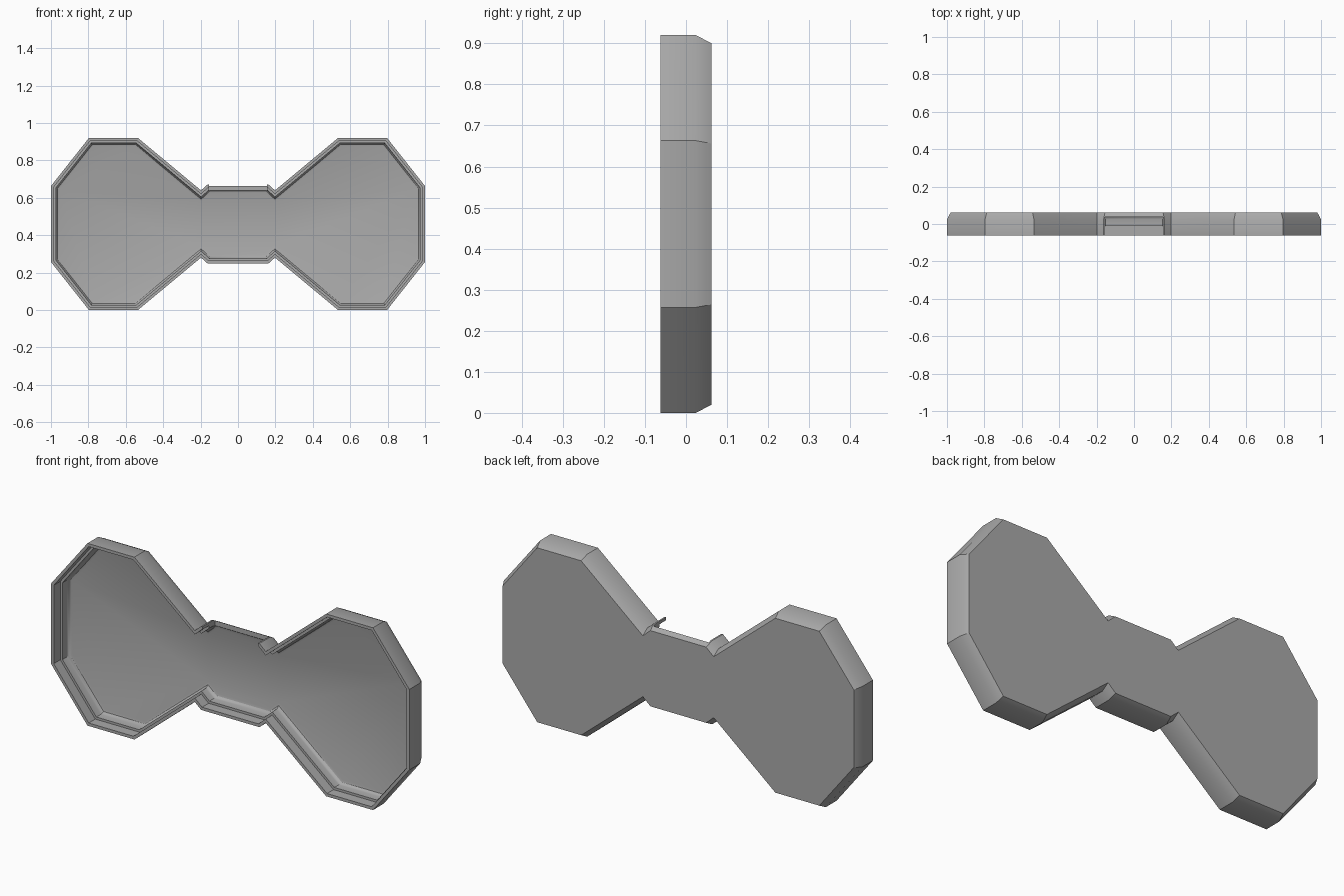
import bpy, bmesh, math
from mathutils import Vector

cube = bpy.data.objects.get("Cube")
if cube:
    bpy.data.objects.remove(cube, do_unlink=True)

MID = 0.46  # height of the horizontal symmetry line

# Single plain material
grey = bpy.data.materials.new("plain grey")
grey.use_nodes = True
colour = (0.4, 0.4, 0.4, 1)
grey.diffuse_color = colour
grey.node_tree.nodes["Principled BSDF"].inputs["Base Color"].default_value = colour

# Upper right quarter of the bow-tie outline, mirrored into a closed loop
quarter = [(1.0, 0.203), (0.797, 0.46), (0.535, 0.46), (0.198, 0.18), (0.163, 0.211)]
half = quarter + [(-x, z) for x, z in reversed(quarter)]
outline = [Vector(p) for p in half + [(x, -z) for x, z in reversed(half)]]


def inset(points, d):
    """Move every edge of a counter-clockwise loop inward by d with mitred corners."""
    result = []
    for i, p in enumerate(points):
        a = (p - points[i - 1]).normalized()
        b = (points[(i + 1) % len(points)] - p).normalized()
        na, nb = Vector((-a.y, a.x)), Vector((-b.y, b.x))
        result.append(p + (na + nb) * d / (1 + na.dot(nb)))
    return result


# Wall section as (inset, y): back chamfer, outer wall, rim, ledge, fillet, floor
section = [(0.02, 0.062), (0.0, 0.024), (0.0, -0.062), (0.015, -0.062),
           (0.015, -0.01), (0.027, -0.01), (0.027, 0.025), (0.030, 0.035),
           (0.036, 0.042), (0.046, 0.045)]

bm = bmesh.new()
rings = [[bm.verts.new((p.x, y, p.y + MID)) for p in inset(outline, d)] for d, y in section]
n = len(outline)
for r0, r1 in zip(rings, rings[1:]):
    for i in range(n):
        j = (i + 1) % n
        bm.faces.new((r0[i], r0[j], r1[j], r1[i]))
bm.faces.new(rings[0])    # back panel
bm.faces.new(rings[-1])   # tray floor
bmesh.ops.recalc_face_normals(bm, faces=bm.faces)
mesh = bpy.data.meshes.new("bow_tray")
bm.to_mesh(mesh)
bm.free()
mesh.materials.append(grey)
tray = bpy.data.objects.new("bow_tray", mesh)
bpy.context.collection.objects.link(tray)

# Cutter for the opening in the upper middle wall
bpy.ops.mesh.primitive_cube_add(size=1, location=(0, -0.0315, 0.66))
cutter = bpy.context.object
cutter.name = "notch_cutter"
cutter.scale = (0.31, 0.137, 0.12)
cutter.data.materials.append(grey)
bpy.context.view_layer.update()

cut = tray.modifiers.new("notch", "BOOLEAN")
cut.operation = "DIFFERENCE"
cut.solver = "EXACT"
cut.object = cutter
bpy.ops.object.select_all(action="DESELECT")
tray.select_set(True)
bpy.context.view_layer.objects.active = tray
bpy.ops.object.modifier_apply(modifier=cut.name)
bpy.data.objects.remove(cutter, do_unlink=True)

# Soft chamfer and fillet, crisp corners
bpy.ops.object.shade_smooth_by_angle(angle=math.radians(32))
